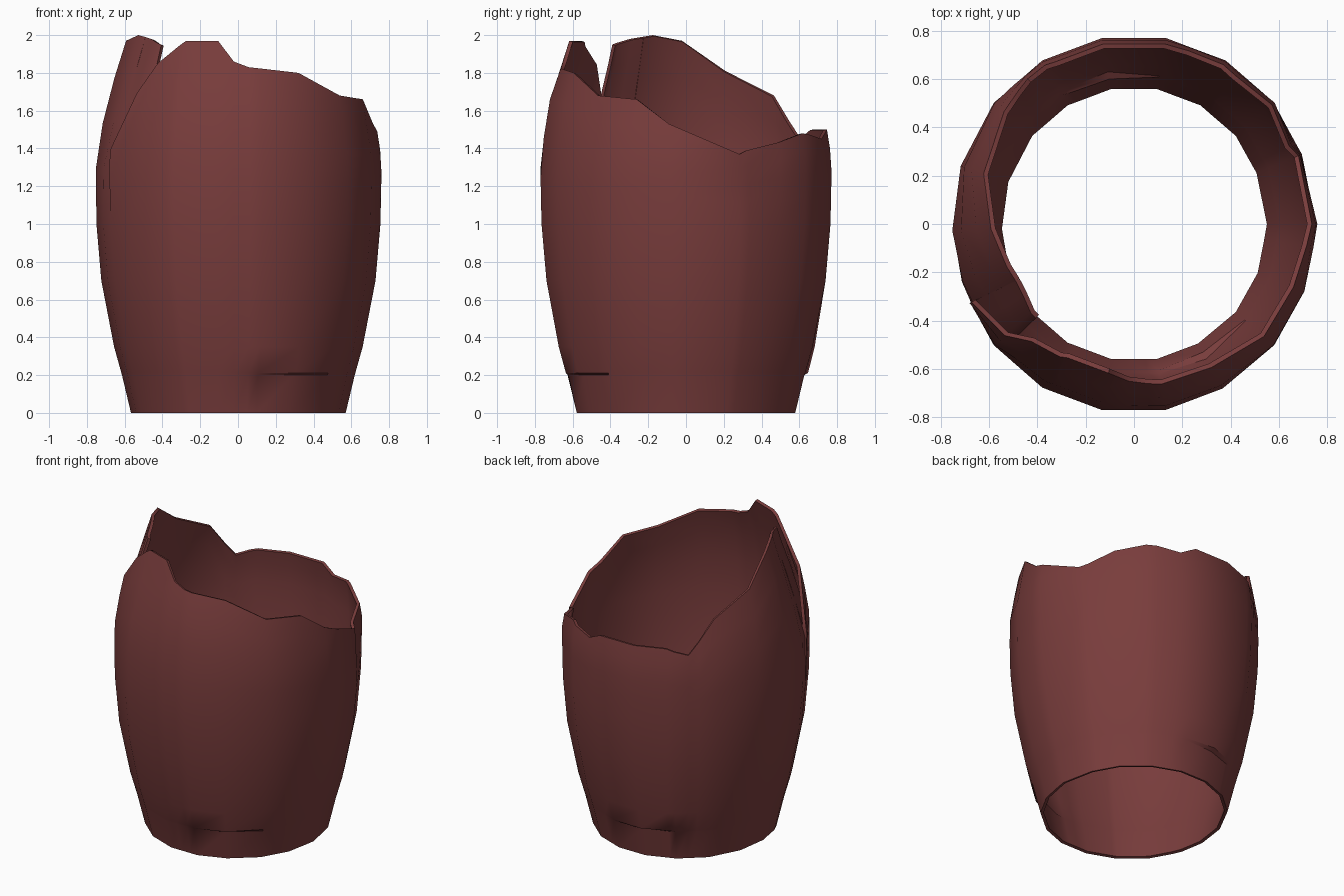
import bpy, bmesh, math

if "Cube" in bpy.data.objects:
    bpy.data.objects.remove(bpy.data.objects["Cube"])

# Wall profile (height, radius) and broken rim (angle in degrees, height)
PROFILE = [(0, .57), (.2, .618), (.35, .66), (.7, .728), (1.0, .754),
           (1.34, .761), (1.66, .71), (1.85, .645), (2.0, .60)]
RIM = [(205, 1.4), (228, 1.85), (243, 1.97), (260, 1.97), (268, 1.86), (275, 1.83),
       (299, 1.80), (320, 1.68), (339, 1.66), (353, 1.53), (382, 1.37), (386, 1.39),
       (415, 1.48), (432, 1.45), (440, 1.50), (476, 1.50), (487, 1.46), (492, 1.54),
       (500, 1.68), (522, 1.81), (542, 1.97), (558, 2.0), (565, 1.99)]
FLAP = [(565, 1.99), (572, 1.98), (583, 1.95)]


def lerp(table, x):
    for (a, u), (b, v) in zip(table, table[1:]):
        if x <= b:
            return u + (v - u) * (x - a) / (b - a)
    return table[-1][1]


def bell(x, centre, width):
    return math.exp(-((x - centre) / width) ** 2)


def point(angle, z):
    # 18-sided ring, a little deeper than wide
    facet = math.cos(math.radians(10)) / math.cos(math.radians(angle % 20 - 10))
    r = lerp(PROFILE, z) * facet
    # left shard pushed inwards behind the front shard
    side = min(1, max(0, (angle - 535) / 30))
    r -= .055 * side * min(1, max(0, (z - 1.2) / .45))
    # pinched crack on the right
    r -= .03 * bell(angle, 385, 4) * min(1, max(0, (z - 1.0) / .35))
    # dented ledges near the foot, front and back
    ledge = bell(angle, 295, 14) + bell(angle, 465, 14)
    if z > .205:
        r += .018 * ledge * bell(z, .21, .25)
    else:
        r -= .012 * ledge * z / .2
    a = math.radians(angle)
    return (r * math.cos(a), 1.03 * r * math.sin(a), z)


clay = bpy.data.materials.new("dark_red_clay")
clay.diffuse_color = (.19, .046, .045, 1)
clay.use_nodes = True
clay.node_tree.nodes["Principled BSDF"].inputs["Base Color"].default_value = clay.diffuse_color


def shell(name, rim, fixed_rows, base):
    angles = {a for a, _ in rim}
    for a in range(200, 600, 20):
        if rim[0][0] < a < rim[-1][0] and min(abs(a - b) for b in angles) > 2:
            angles.add(a)
    bm = bmesh.new()
    columns = []
    for a in sorted(angles):
        h = lerp(rim, a)
        rows = fixed_rows + [base + (h - base) * t for t in (.3, .55, .8, 1)]
        columns.append([bm.verts.new(point(a, z)) for z in rows])
    for p, q in zip(columns, columns[1:]):
        for i in range(len(p) - 1):
            bm.faces.new((p[i], q[i], q[i + 1], p[i + 1]))
    bmesh.ops.remove_doubles(bm, verts=bm.verts, dist=.003)
    mesh = bpy.data.meshes.new(name)
    bm.to_mesh(mesh)
    bm.free()
    ob = bpy.data.objects.new(name, mesh)
    bpy.context.collection.objects.link(ob)
    mesh.materials.append(clay)
    thick = ob.modifiers.new("wall_thickness", "SOLIDIFY")
    thick.thickness = .02
    thick.offset = -1
    bpy.ops.object.select_all(action='DESELECT')
    ob.select_set(True)
    bpy.context.view_layer.objects.active = ob
    bpy.ops.object.modifier_apply(modifier=thick.name)
    bpy.ops.object.shade_smooth_by_angle(angle=math.radians(40))
    return ob


# Main broken wall, open at both ends
shell("broken_pot_wall", RIM, [0, .2, .212, .35, .7, 1.0], 1.0)
# Shard tip tucked behind the front edge
shell("tucked_shard", FLAP, [1.33], 1.4)
